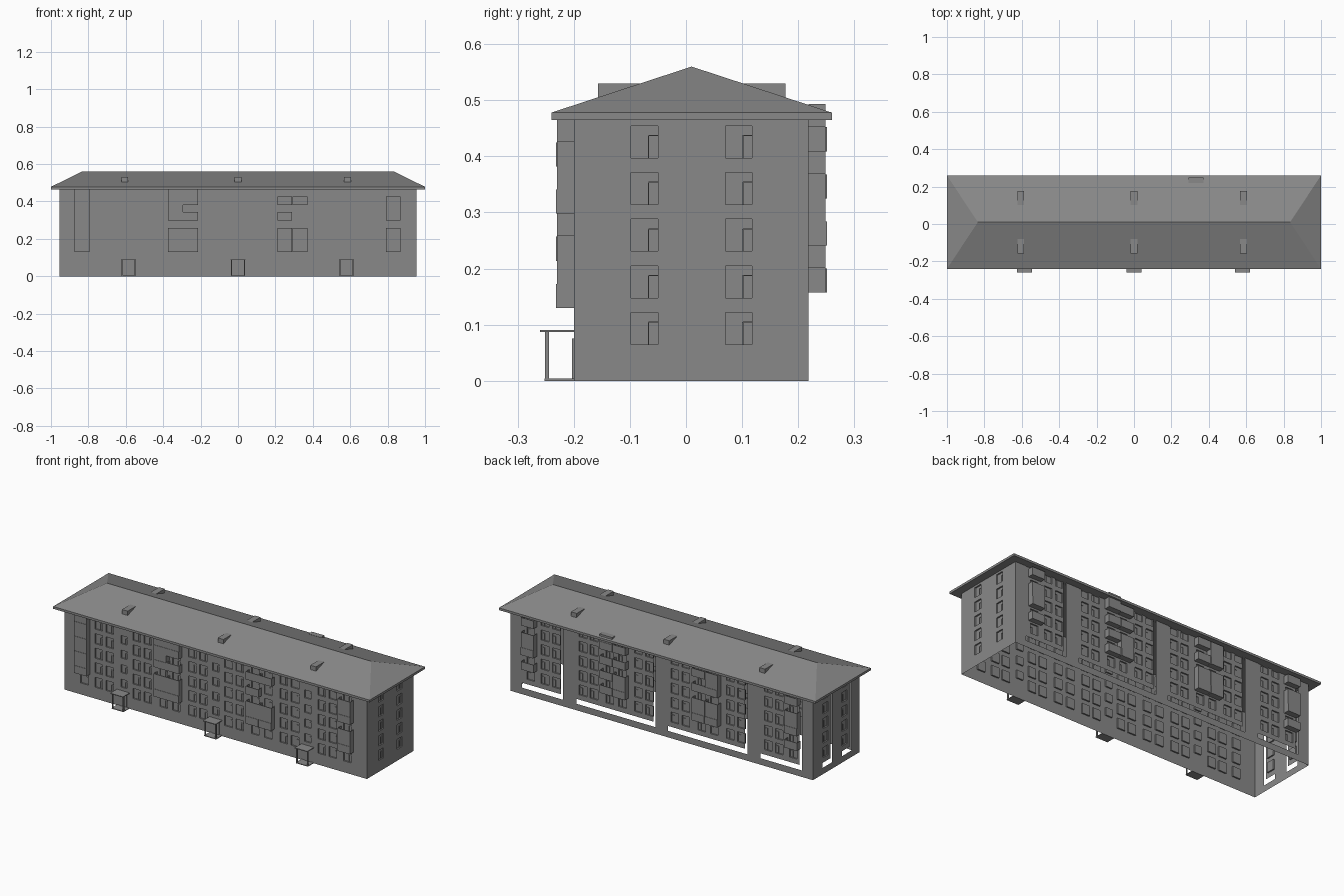
import bpy, bmesh

if "Cube" in bpy.data.objects:
    bpy.data.objects.remove(bpy.data.objects["Cube"])

X, YF, YB, TOP = 0.955, -0.20, 0.218, 0.465
DEPTH = 0.008
FLOORS = [0.065 + 0.083 * i for i in range(5)]
STAIRS = [-0.58, 0.0, 0.58]

# dark grey finish for the whole building
GREY = bpy.data.materials.new("dark_grey")
GREY.diffuse_color = (0.25, 0.25, 0.25, 1)
GREY.use_nodes = True
GREY.node_tree.nodes["Principled BSDF"].inputs["Base Color"].default_value = GREY.diffuse_color

# wall planes: (u along wall, z up, d inward) -> position, and whether to flip faces
FRONT = (lambda u, z, d: (u, YF + d, z), False)
BACK = (lambda u, z, d: (u, YB - d, z), True)
RIGHT = (lambda u, z, d: (X - d, u, z), False)
LEFT = (lambda u, z, d: (-X + d, u, z), True)


def finish(name, bm, normals=False):
    if normals:
        bmesh.ops.recalc_face_normals(bm, faces=bm.faces[:])
    me = bpy.data.meshes.new(name)
    bm.to_mesh(me)
    bm.free()
    me.materials.append(GREY)
    ob = bpy.data.objects.new(name, me)
    bpy.context.collection.objects.link(ob)
    return ob


def hull(bm, pts):
    vs = [bm.verts.new(p) for p in pts]
    for f in ((0, 3, 2, 1), (4, 5, 6, 7), (0, 1, 5, 4), (1, 2, 6, 5), (2, 3, 7, 6), (3, 0, 4, 7)):
        bm.faces.new([vs[i] for i in f])


def box(bm, x0, x1, y0, y1, z0, z1):
    hull(bm, [(x, y, z) for z in (z0, z1) for x, y in ((x0, y0), (x1, y0), (x1, y1), (x0, y1))])


def wall(name, plane, u0, u1, z0, z1, windows=(), holes=(), base=0.0):
    """Flat wall with recessed windows (u0,u1,z0,z1) and open holes."""
    at, flip = plane
    bm = bmesh.new()

    def quad(*p):
        vs = [bm.verts.new(at(*q)) for q in p]
        bm.faces.new(vs[::-1] if flip else vs)

    def cuts(a, b, i):
        return sorted({round(v, 5) for r in list(windows) + list(holes) for v in r[i:i + 2] if a < v < b}
                      | {round(a, 5), round(b, 5)})

    def inside(u, z, rects):
        return any(r[0] < u < r[1] and r[2] < z < r[3] for r in rects)

    us, zs = cuts(u0, u1, 0), cuts(z0, z1, 2)
    for a, b in zip(us, us[1:]):
        for c, e in zip(zs, zs[1:]):
            m = ((a + b) / 2, (c + e) / 2)
            if not inside(*m, windows) and not inside(*m, holes):
                quad((a, c, base), (b, c, base), (b, e, base), (a, e, base))
    d = base + DEPTH
    for a, b, c, e in windows:
        # pane and four reveals
        quad((a, c, d), (b, c, d), (b, e, d), (a, e, d))
        loop = [(a, c), (b, c), (b, e), (a, e)]
        for p, q in zip(loop, loop[1:] + loop[:1]):
            quad((*p, base), (*q, base), (*q, d), (*p, d))
    bmesh.ops.remove_doubles(bm, verts=bm.verts[:], dist=1e-5)
    # mullion and transom bars
    for a, b, c, e in windows:
        m, t = a + (b - a) * 0.65, c + (e - c) * 0.7
        for r in ((m - .001, m + .001, c, t), (m, b, t - .001, t + .001)):
            s, q = d - 0.003, d
            hull(bm, [at(u, z, k) for k in ((q, s) if not flip else (s, q)) for u, z in
                      ((r[0], r[2]), (r[1], r[2]), (r[1], r[3]), (r[0], r[3]))])
    return finish(name, bm)


def column_windows(cols, dz=0.0, du=0.0, half=0.024):
    return [(c - half + du, c + half + du, z + dz, z + dz + 0.057) for c in cols for z in FLOORS]


# window columns shared by both long sides
mid = [s * 0.29 + o for s in (-1, 1) for o in (-0.21, -0.14, -0.04, 0.04, 0.14, 0.21)]
outer = [s * c for s in (-1, 1) for c in (0.67, 0.74, 0.83)]
stair_windows = [(s - .02, s + .02, z + .045, z + .09) for s in STAIRS for z in FLOORS[:4]]

wall("front_wall", FRONT, -X, X, 0, TOP, column_windows(mid + outer) + stair_windows)
wall("right_wall", RIGHT, YF, YB, 0, TOP, column_windows([-0.074, 0.094]))

# back wall: tall openings filled by raised facade panels, leaving slots below and beside
SHIFT, SIDE = 0.027, 0.015
bays = [(-0.755, 0.13), (-0.29, 0.25), (0.29, 0.25), (0.755, 0.13)]
wall("back_wall", BACK, -X, X, 0, TOP, holes=[(c - h, c + h, .037, TOP) for c, h in bays])
for i, (c, h) in enumerate(bays):
    cols = [k for k in mid + outer if c - h < k < c + h]
    wall(f"back_panel_{i}", BACK, c - h + SIDE, c + h + SIDE, .037 + SHIFT, TOP + SHIFT,
         column_windows(cols, SHIFT), base=0.002)

# left wall, same construction with one window column per bay
side_bays = [(-0.085, 0.043), (0.087, 0.043)]
wall("left_wall", LEFT, YF, YB, 0, TOP, holes=[(c - h, c + h, .037, TOP) for c, h in side_bays])
for i, (c, h) in enumerate(side_bays):
    wall(f"left_panel_{i}", LEFT, c - h + SIDE, c + h + SIDE, .037 + SHIFT, TOP + SHIFT,
         column_windows([c], SHIFT, SIDE), base=0.002)

# hipped roof with eaves fascia
bm = bmesh.new()
rect = ((-1, -.24), (1, -.24), (1, .26), (-1, .26))
low = [bm.verts.new((x, y, .465)) for x, y in rect]
eave = [bm.verts.new((x, y, .478)) for x, y in rect]
r0, r1 = bm.verts.new((-.835, .01, .56)), bm.verts.new((.835, .01, .56))
bm.faces.new(low[::-1])
for i in range(4):
    j = (i + 1) % 4
    bm.faces.new((low[i], low[j], eave[j], eave[i]))
for f in ((eave[0], eave[1], r1, r0), (eave[1], eave[2], r1), (eave[2], eave[3], r0, r1), (eave[3], eave[0], r0)):
    bm.faces.new(f)
finish("hip_roof", bm, True)

# wedge dormers on both slopes
for x in (-0.605, 0.0, 0.585):
    for side in (-1, 1):
        bm = bmesh.new()
        prof = [(.01 + side * y, z) for y, z in ((.167, .503), (.167, .53), (.09, .53))]
        a, b = ([bm.verts.new((x + w, y, z)) for y, z in prof] for w in (-.018, .018))
        bm.faces.new(a)
        bm.faces.new(b[::-1])
        for i in range(3):
            j = (i + 1) % 3
            bm.faces.new((a[i], a[j], b[j], b[i]))
        finish("roof_dormer", bm, True)


def balcony(x, plan, wall_y, out, z_base):
    """Stack of storeys: 1 = glazed in, 0 = open with parapet, None = empty."""
    bm = bmesh.new()
    s = 1 if out > wall_y else -1
    half = 0.04

    def slab(x0, x1, ya, yb, z0, z1):
        box(bm, x0, x1, min(ya, yb), max(ya, yb), z0, z1)

    for k, kind in enumerate(plan):
        z = z_base + 0.084 * k
        if kind is None:
            continue
        if kind:
            slab(x - half, x + half, wall_y, out, z, z + 0.084)
            slab(x - half, x + half, out, out + s * .002, z, z + 0.043)
        else:
            slab(x - half, x + half, wall_y, out, z, z + 0.004)
            slab(x - half, x + half, out - s * .004, out, z, z + 0.045)
            for e in (-1, 1):
                xa, xb = sorted((x + e * half, x + e * (half - .003)))
                slab(xa, xb, wall_y, out - s * .004, z, z + 0.045)
    finish("balcony_stack", bm, True)


for x, plan in ((-.835, (1, 1, 1, 1)), (-.333, (1, 0, 1, 1)), (-.253, (1, 0, 0, 1)),
                (.25, (1, 0, 0, 0)), (.332, (1, 0, None, 0)), (.83, (1, 0, 1, 0))):
    balcony(x, plan, YF, -.23, .13)
for x, plan in ((.83, (0, 1, 0, 0)), (.332, (0, 0, 0, 1)), (.25, (1, 0, 0, 0)),
                (-.25, (1, 0, 0, 0)), (-.333, (1, 0, 1, 0)), (-.835, (0, 1, 0, 0))):
    balcony(x, plan, YB, .249, .157)

# entrance porches: step, two posts, canopy and door
for x in STAIRS:
    x = x - .005 if x < 0 else x
    bm = bmesh.new()
    box(bm, x - .038, x + .038, -.252, YF, 0, .004)
    box(bm, x - .04, x + .04, -.26, YF, .087, .091)
    for s in (-1, 1):
        box(bm, x + s * .034 - .003, x + s * .034 + .003, -.251, -.244, .004, .087)
    box(bm, x - .022, x + .022, YF - .003, YF, .004, .075)
    finish("entrance_porch", bm, True)
